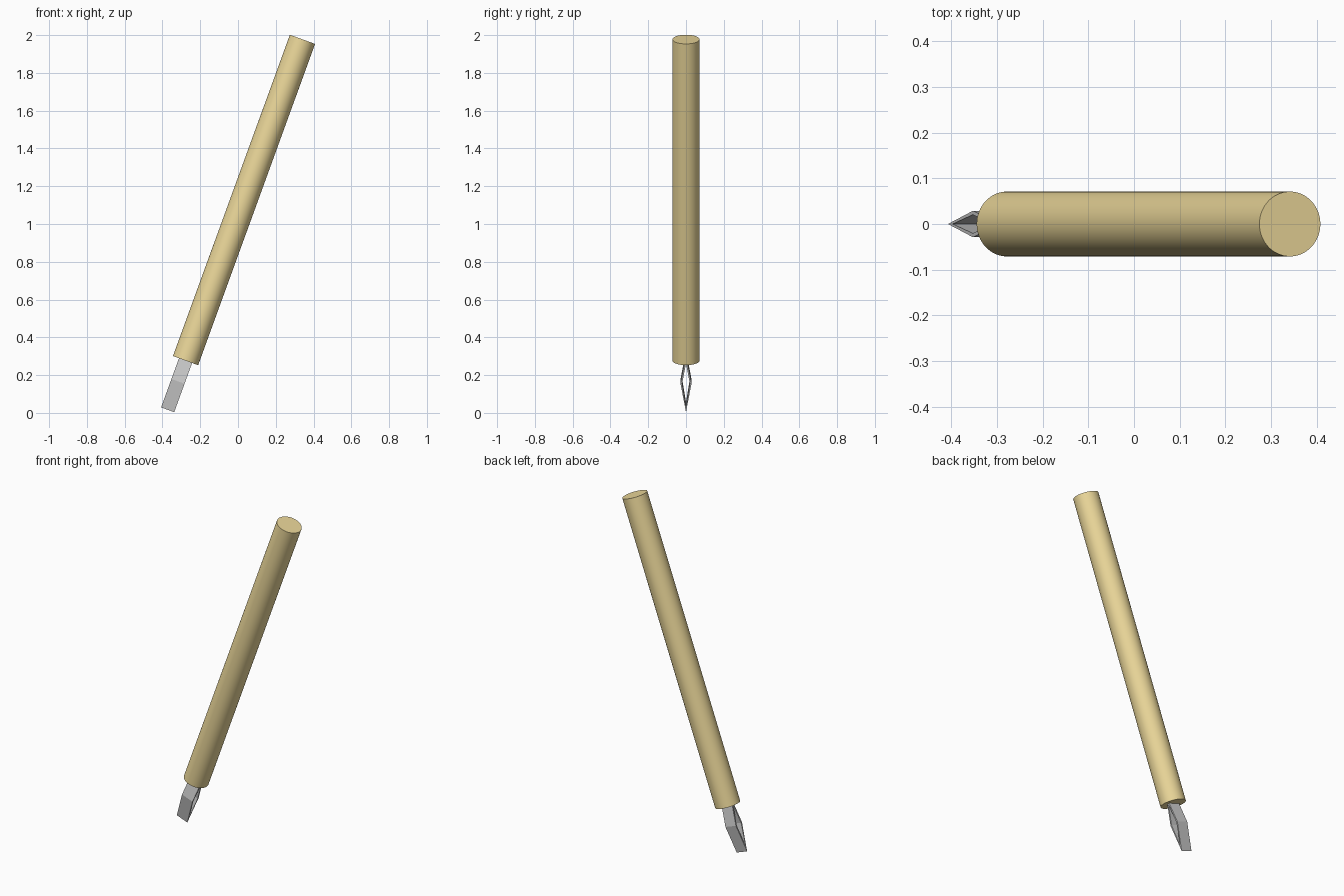
import bpy, bmesh, math
from mathutils import Matrix

if "Cube" in bpy.data.objects:
    bpy.data.objects.remove(bpy.data.objects["Cube"])

TILT = math.radians(20)
# local frame: origin at blade tip, +z along the tool axis
FRAME = Matrix.Translation((-0.3725, 0, 0.0165)) @ Matrix.Rotation(TILT, 4, 'Y')


def make_object(name, bm):
    bmesh.ops.recalc_face_normals(bm, faces=bm.faces)
    mesh = bpy.data.meshes.new(name)
    bm.to_mesh(mesh)
    bm.free()
    obj = bpy.data.objects.new(name, mesh)
    obj.matrix_world = FRAME
    bpy.context.collection.objects.link(obj)
    return obj


# round wooden handle
START, LENGTH, RADIUS = 0.277, 1.81, 0.071
bm = bmesh.new()
bmesh.ops.create_cone(bm, cap_ends=True, segments=64, radius1=RADIUS, radius2=RADIUS,
                      depth=LENGTH, matrix=Matrix.Translation((0, 0, START + LENGTH / 2)))
handle = make_object("handle", bm)
mat = bpy.data.materials.new("handle_gold")
mat.diffuse_color = (0.83, 0.68, 0.32, 1)
mat.use_nodes = True
mat.node_tree.nodes["Principled BSDF"].inputs["Base Color"].default_value = mat.diffuse_color
handle.data.materials.append(mat)
bpy.context.view_layer.objects.active = handle
handle.select_set(True)
bpy.ops.object.shade_smooth_by_angle(angle=math.radians(40))

# bent metal strips meeting at the tip: (y, z) profile of one strip, mirrored
HALF_WIDTH = 0.037
profile = [(0, 0), (0.029, 0.16), (0.004, 0.30), (0, 0.30),
           (0, 0.275), (0.0205, 0.16), (0, 0.03)]
for side, name in ((1, "blade_strip_back"), (-1, "blade_strip_front")):
    bm = bmesh.new()
    face = bm.faces.new([bm.verts.new((-HALF_WIDTH, side * y, z)) for y, z in profile])
    new = bmesh.ops.extrude_face_region(bm, geom=[face])["geom"]
    bmesh.ops.translate(bm, vec=(2 * HALF_WIDTH, 0, 0),
                        verts=[v for v in new if isinstance(v, bmesh.types.BMVert)])
    make_object(name, bm)
